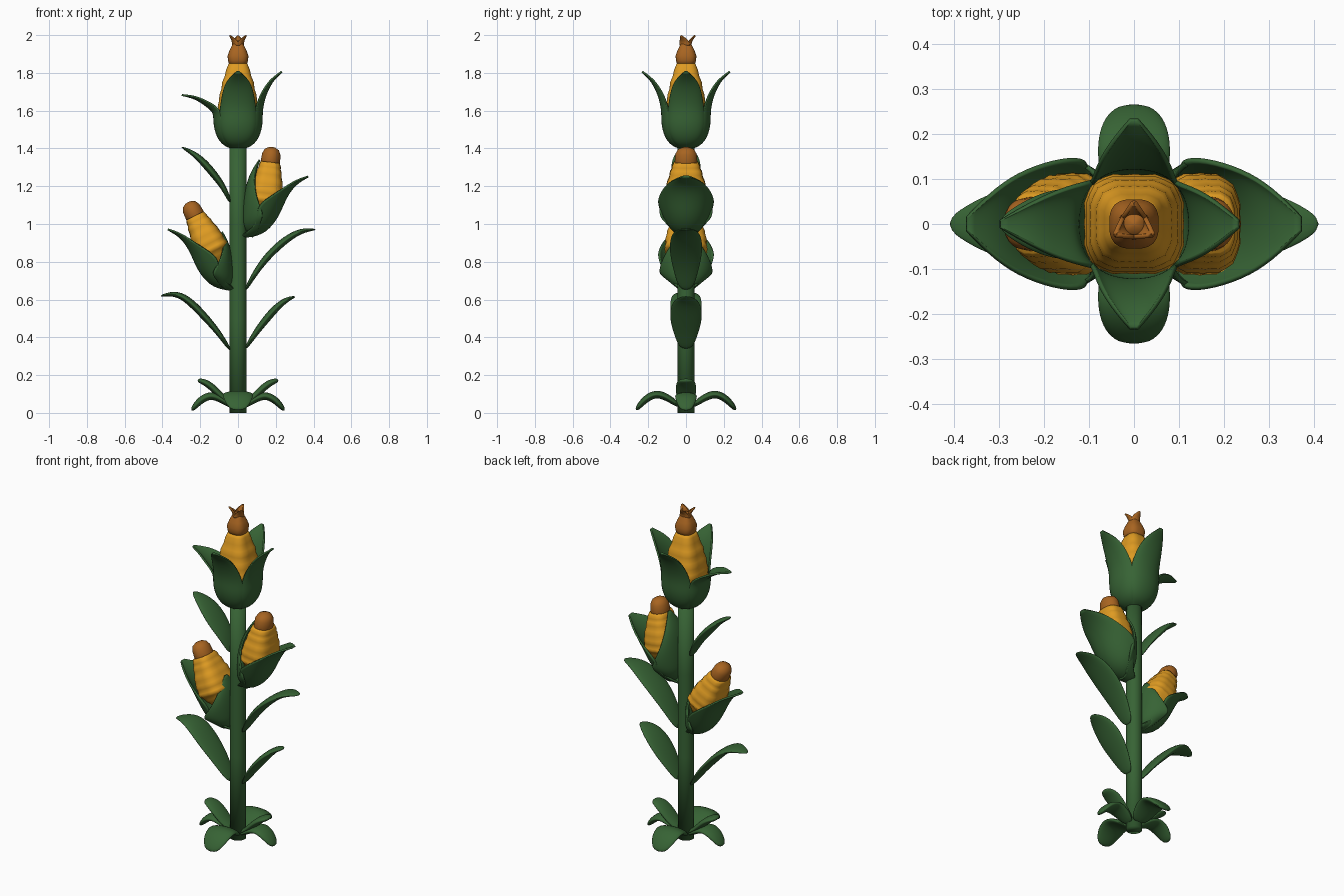
import bpy, bmesh
from math import sin, cos, pi, radians
from mathutils import Matrix, Vector

cube = bpy.data.objects.get("Cube")
if cube:
    bpy.data.objects.remove(cube, do_unlink=True)


def material(name, color):
    m = bpy.data.materials.new(name)
    m.use_nodes = True
    m.diffuse_color = (*color, 1)
    bsdf = next(n for n in m.node_tree.nodes if n.type == 'BSDF_PRINCIPLED')
    bsdf.inputs["Base Color"].default_value = (*color, 1)
    return m


GREEN = material("leaf green", (0.038, 0.125, 0.035))
GOLD = material("kernel gold", (0.74, 0.33, 0.016))
BROWN = material("silk brown", (0.39, 0.128, 0.015))


def make_object(name, bm, mat, matrix=Matrix()):
    bmesh.ops.recalc_face_normals(bm, faces=bm.faces)
    for f in bm.faces:
        f.smooth = True
    mesh = bpy.data.meshes.new(name)
    bm.to_mesh(mesh)
    bm.free()
    mesh.materials.append(mat)
    obj = bpy.data.objects.new(name, mesh)
    obj.matrix_world = matrix
    bpy.context.collection.objects.link(obj)
    return obj


def subdivide(obj):
    sub = obj.modifiers.new("smooth", 'SUBSURF')
    sub.levels = sub.render_levels = 2
    sub.boundary_smooth = 'PRESERVE_CORNERS'


def tangent(rows, i):
    a, b = rows[max(i - 1, 0)], rows[min(i + 1, len(rows) - 1)]
    return Vector((b[0] - a[0], b[1] - a[1])).normalized()


def bridge(bm, rings, closed):
    n = len(rings[0])
    for lo, hi in zip(rings, rings[1:]):
        for k in range(n if closed else n - 1):
            j = (k + 1) % n
            bm.faces.new((lo[k], lo[j], hi[j], hi[k]))
    if closed:
        bm.faces.new(rings[0][::-1])
        bm.faces.new(rings[-1])


def petal(name, rows, azimuth=0, origin=(0, 0, 0), mat=GREEN):
    """Thin cupped blade; rows hold (radius, height, half width, cup depth)."""
    bm = bmesh.new()
    grid, steps, arc = [], 4, radians(75)
    for i, (r, z, hw, d) in enumerate(rows):
        t = tangent(rows, i)
        line = []
        for k in range(-steps, steps + 1):
            phi = arc * k / steps
            off = d * (1 - cos(phi)) / (1 - cos(arc))
            line.append(bm.verts.new((r - t.y * off, hw * sin(phi) / sin(arc), z + t.x * off)))
        grid.append(line)
    bridge(bm, grid, False)
    place = Matrix.Translation(origin) @ Matrix.Rotation(radians(azimuth), 4, 'Z')
    obj = make_object(name, bm, mat, place)
    subdivide(obj)
    sol = obj.modifiers.new("thickness", 'SOLIDIFY')
    sol.thickness, sol.offset = 0.01, 0


def leaf(name, azimuth, spine, width, half=.021, taper=(.4, .75, 1, 1, .72, .2)):
    """Fleshy closed leaf hanging just below its spine of (radius, height)."""
    bm = bmesh.new()
    rings, seg = [], 12
    for i, ((r, z), w) in enumerate(zip(spine, taper)):
        t = tangent(spine, i)
        ring = []
        for k in range(seg):
            a = 2 * pi * k / seg
            off = half * w * (sin(a) - 1)
            ring.append(bm.verts.new((r - t.y * off, width * w * cos(a), z + t.x * off)))
        rings.append(ring)
    bridge(bm, rings, True)
    subdivide(make_object(name, bm, GREEN, Matrix.Rotation(radians(azimuth), 4, 'Z')))


def lathe(name, profile, mat, matrix=Matrix(), square=0.0, ripple=0.0, fine=1, sx=1.0):
    """Turned shape with an optionally squared section and kernel ridges."""
    bm = bmesh.new()
    rings, seg = [], 32
    points = [Vector(a).lerp(Vector(b), j / fine)
              for a, b in zip(profile, profile[1:]) for j in range(fine)]
    points.append(Vector(profile[-1]))
    for i, p in enumerate(points):
        r = p.x * (1 + ripple * cos(i * pi / 2))
        ring = []
        for k in range(seg):
            a = 2 * pi * k / seg
            n = r * (1 - square * cos(4 * a)) * (1 + ripple * 0.5 * cos(16 * a))
            ring.append(bm.verts.new((sx * n * cos(a), n * sin(a), p.y)))
        rings.append(ring)
    bridge(bm, rings, True)
    make_object(name, bm, mat, matrix)


# Stalk
lathe("stalk", [(.045, 0), (.045, .5), (.045, 1), (.045, 1.43)], GREEN)

# Stalk leaves, alternating sides
leaf("lower_right_leaf", 180, [(.03, .33), (.09, .435), (.17, .535), (.26, .625), (.34, .65), (.415, .622)], .088)
leaf("lower_left_leaf", 0, [(.03, .34), (.075, .425), (.125, .5), (.185, .57), (.25, .615), (.305, .62)], .088)
leaf("middle_left_leaf", 0, [(.03, .65), (.08, .755), (.15, .855), (.24, .935), (.33, .982), (.415, .975)], .09)
leaf("upper_right_leaf", 180, [(.03, 1.11), (.06, 1.2), (.11, 1.275), (.165, 1.34), (.23, 1.39), (.3, 1.412)], .082)

# Ground leaves: arched ones all round, upright ones on the sides
ROUND = (.55, .9, 1, 1, .9, .5)
arched = [(.02, .04), (.08, .095), (.14, .122), (.19, .114), (.24, .078), (.275, .018)]
for i in range(4):
    reach, width = ((.93, .06), (1, .084))[i % 2]
    leaf(f"arched_ground_leaf_{i + 1}", 90 * i, [(r * reach, z * reach) for r, z in arched], width, .022, ROUND)
for i in range(2):
    leaf(f"upright_ground_leaf_{i + 1}", 180 * i,
         [(.02, .05), (.065, .09), (.1, .128), (.135, .16), (.175, .182), (.215, .183)], .056, .02, ROUND)

# Top cob
lathe("top_cob", [(.05, 1.43), (.095, 1.49), (.117, 1.57), (.11, 1.65), (.088, 1.75), (.054, 1.85)],
      GOLD, square=.075, ripple=.022, fine=6)
lathe("top_cob_tip", [(.047, 1.84), (.056, 1.865), (.058, 1.89), (.047, 1.92), (.034, 1.945), (.026, 1.96), (.006, 1.972)],
      BROWN, square=.05)
for i in range(3):
    petal(f"top_silk_{i + 1}", [(.025, 1.945, .028, .014), (.026, 1.97, .024, .012), (.048, 1.998, .002, 0)],
          90 + 120 * i, mat=BROWN)

# Top husk: one cup split into four flaring petals
cup = [(.02, 1.4, .03, .004), (.075, 1.415, .062, .02), (.112, 1.465, .088, .034),
       (.127, 1.53, .098, .04), (.126, 1.585, .095, .038)]
flare = [(.132, 1.64, .088, .03), (.155, 1.71, .076, .02), (.187, 1.765, .052, .01), (.232, 1.807, .008, 0)]
droop = [(.142, 1.605, .088, .03), (.18, 1.635, .074, .02), (.23, 1.668, .048, .01), (.298, 1.683, .008, 0)]
for i in range(4):
    petal(f"top_husk_{i + 1}", cup + (droop if i == 2 else flare), 90 * i)

# Side ears: outer and inner husk around a leaning cob
outer = [(-.01, 0, .03, .01), (.1, .01, .1, .06), (.175, .09, .143, .13), (.208, .17, .145, .09),
         (.24, .24, .12, .035), (.285, .29, .08, .015), (.342, .322, .015, 0)]
inner = [(-.05, 0, .05, .03), (.005, .05, .12, .11), (.005, .13, .142, .11), (-.005, .22, .125, .06),
         (-.03, .33, .08, .025), (-.085, .41, .008, 0)]


def ear(name, side, base, inner_lean, inner_height, cob_base, lean):
    azimuth = 0 if side > 0 else 180
    petal(name + "_outer_husk", outer, azimuth, base)
    petal(name + "_inner_husk", [(r * inner_lean, z * inner_height, w, d) for r, z, w, d in inner],
          azimuth + 180, base)
    m = Matrix.Translation(cob_base) @ Matrix.Rotation(radians(lean * side), 4, 'Y')
    lathe(name + "_cob", [(.02, .05), (.07, .11), (.118, .18), (.112, .25), (.088, .33), (.07, .38)],
          GOLD, m, square=.06, ripple=.022, fine=6, sx=.78)
    lathe(name + "_cob_tip", [(.057, .37), (.06, .385), (.056, .425), (.043, .448), (.02, .459), (.004, .461)],
          BROWN, m, sx=.86)


ear("left_ear", 1, (.03, 0, .93), 1, 1, (.125, 0, .95), 7)
ear("right_ear", -1, (-.03, 0, .65), .65, .75, (-.055, 0, .705), 27)
